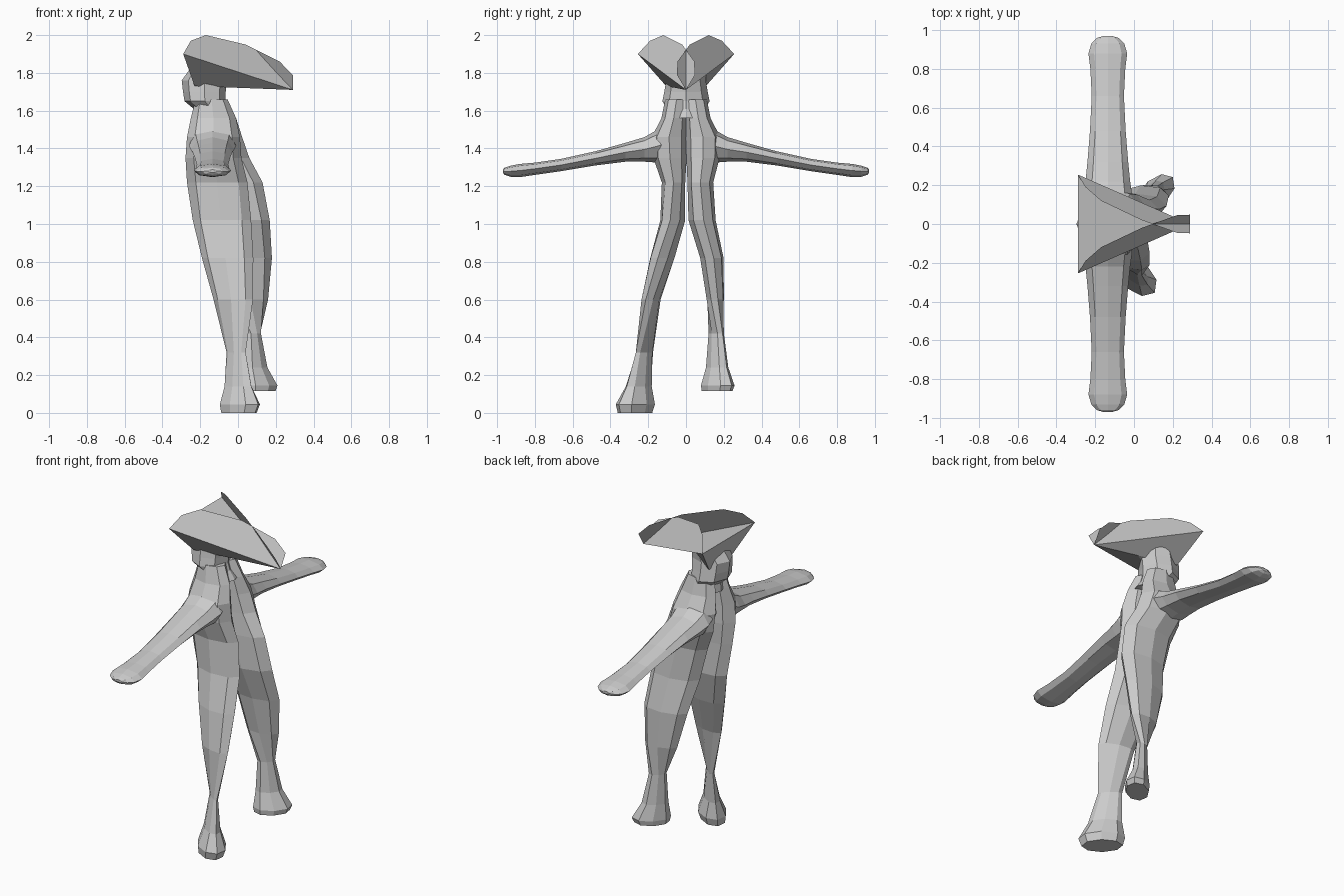
import bpy, bmesh
from math import cos, sin, pi, radians
from mathutils import Vector


def make(name, verts, faces):
    me = bpy.data.meshes.new(name)
    me.from_pydata([tuple(v) for v in verts], [], faces)
    bm = bmesh.new()
    bm.from_mesh(me)
    bmesh.ops.recalc_face_normals(bm, faces=bm.faces)
    bm.to_mesh(me)
    bm.free()
    ob = bpy.data.objects.new(name, me)
    bpy.context.collection.objects.link(ob)
    return ob


def loft(name, rings):
    """Skin a list of equal-sized point rings and cap both ends."""
    n = len(rings[0])
    verts = [p for r in rings for p in r]
    faces = [tuple(range(n)), tuple(range((len(rings) - 1) * n, len(rings) * n))]
    for i in range(len(rings) - 1):
        for j in range(n):
            k = (j + 1) % n
            faces.append((i * n + j, i * n + k, (i + 1) * n + k, (i + 1) * n + j))
    return make(name, verts, faces)


def flat_ring(z, cx, cy, a, b, yaw=0, n=8):
    """Horizontal oval, long axis turned by yaw degrees from x."""
    t = radians(yaw)
    out = []
    for i in range(n):
        u, v = a * cos(2 * pi * i / n), b * sin(2 * pi * i / n)
        out.append(Vector((cx + u * cos(t) - v * sin(t), cy + u * sin(t) + v * cos(t), z)))
    return out


# near half of the body: torso, leg and turned-out foot
near = [(1.66, -.14, -.05, .085, .06, 0), (1.56, -.13, -.065, .12, .065, 0),
        (1.46, -.13, -.09, .14, .092, 0), (1.35, -.13, -.085, .148, .088, 0),
        (1.22, -.11, -.066, .16, .062, 0), (1.02, -.085, -.07, .155, .066, -5),
        (.82, -.055, -.125, .138, .065, -10), (.6, -.025, -.185, .108, .045, -15),
        (.32, -.01, -.22, .068, .018, -42), (.14, 0, -.25, .095, .045, -42),
        (.045, .01, -.268, .13, .08, -42), (0.0, .005, -.27, .115, .07, -42)]
loft("near_body_and_leg", [flat_ring(*r) for r in near])

# far half, stepping forward and raised
far = [(1.66, -.14, .05, .085, .06, 0), (1.56, -.13, .065, .12, .065, 0),
       (1.46, -.12, .09, .142, .092, 0), (1.35, -.095, .09, .155, .088, 0),
       (1.22, -.035, .076, .165, .068, 0), (1.02, .01, .085, .158, .072, 3),
       (.82, .04, .137, .14, .062, 4), (.6, .06, .155, .1, .046, 8),
       (.42, .08, .16, .05, .032, 42), (.24, .095, .165, .075, .045, 42),
       (.145, .118, .168, .11, .07, 42), (.115, .115, .165, .1, .065, 42)]
loft("far_body_and_leg", [flat_ring(*r) for r in far])

# arms: (y, x half width, z low, z high)
arm = [(.05, .11, 1.34, 1.56), (.15, .125, 1.325, 1.5), (.22, .115, 1.33, 1.46),
       (.32, .105, 1.33, 1.43), (.48, .092, 1.31, 1.385), (.66, .083, 1.28, 1.345),
       (.8, .09, 1.26, 1.325), (.88, .1, 1.248, 1.318), (.93, .085, 1.25, 1.308),
       (.96, .055, 1.26, 1.298), (.97, .02, 1.272, 1.288)]
for side, label in ((-1, "near"), (1, "far")):
    rings = []
    for y, w, lo, hi in arm:
        rings.append([Vector((-.135 + w * cos(pi * i / 4), side * y,
                              (lo + hi) / 2 + (hi - lo) / 2 * sin(pi * i / 4)))
                      for i in range(8)])
    loft(label + "_arm", rings)

# neck and head
head = [(1.56, -.13, 0, .11, .125), (1.61, -.145, 0, .09, .1), (1.65, -.175, 0, .108, .125),
        (1.7, -.178, 0, .113, .115), (1.76, -.178, 0, .12, .105), (1.82, -.16, 0, .095, .11)]
loft("head", [flat_ring(*r) for r in head])

# three-cornered hat crown, widening from the head to the brim corners
loft("hat_base", [
    [Vector(p) for p in ((-.03, 0, 1.76), (-.23, .105, 1.73), (-.23, -.105, 1.73))],
    [Vector(p) for p in ((.29, 0, 1.71), (-.29, .255, 1.9), (-.29, -.255, 1.9))]])

# two upturned brim flaps which cross at the front tip
flap = [(.29, 0, 1.71), (-.29, -.255, 1.9), (-.25, -.19, 1.97), (-.17, -.12, 2.0),
        (.04, -.02, 1.95), (.22, .045, 1.86), (.29, .048, 1.79)]
for side, label in ((1, "near"), (-1, "far")):
    make(label + "_hat_flap", [(x, side * y, z) for x, y, z in flap], [tuple(range(7))])
